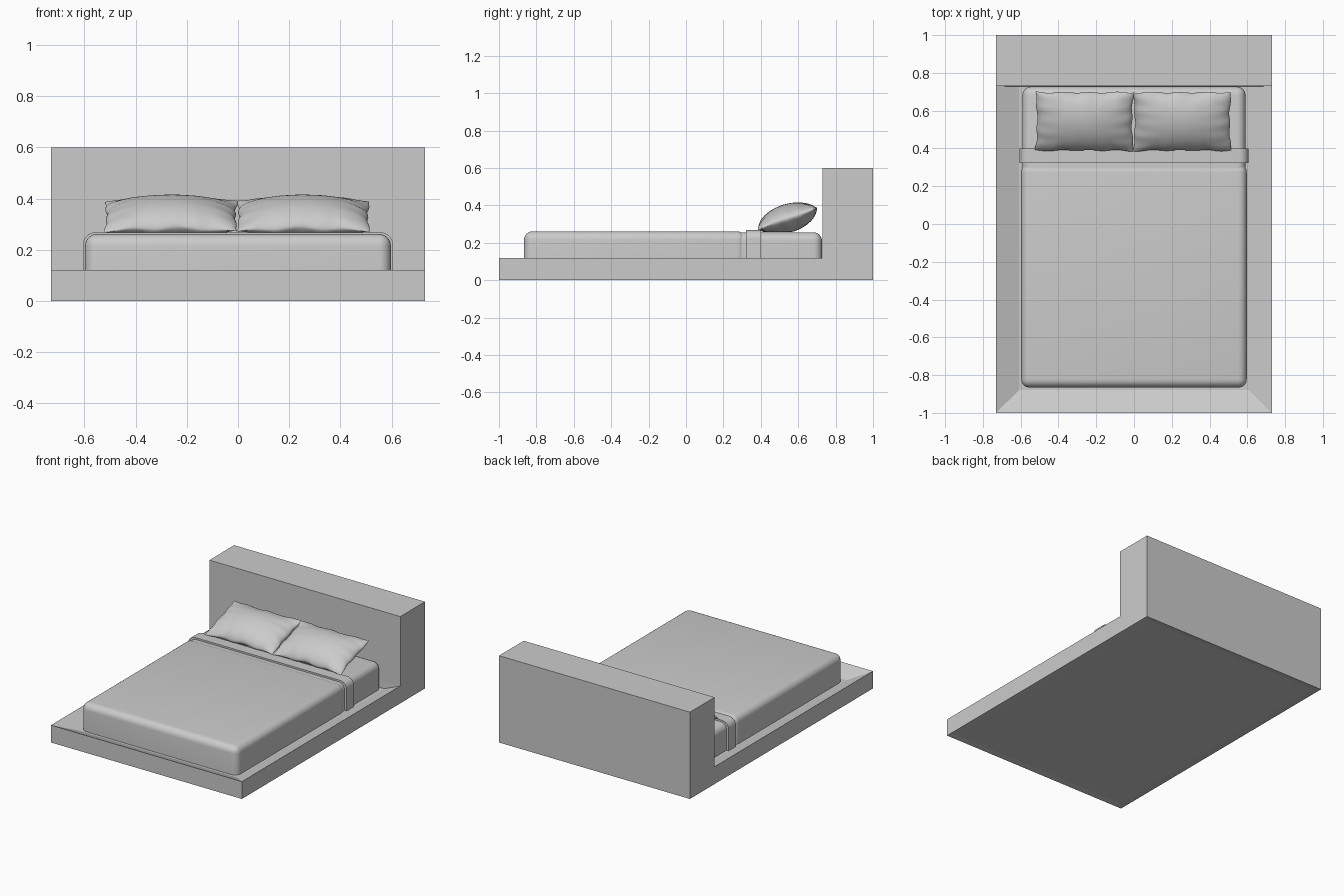
import bpy, bmesh, math
from mathutils import Matrix, Vector

cube = bpy.data.objects.get("Cube")
if cube:
    bpy.data.objects.remove(cube)

grey = bpy.data.materials.new("plain grey")
grey.use_nodes = True
grey.diffuse_color = (0.6, 0.6, 0.6, 1)
grey.node_tree.nodes["Principled BSDF"].inputs["Base Color"].default_value = (0.6, 0.6, 0.6, 1)


def finish(name, bm, smooth=False):
    bmesh.ops.recalc_face_normals(bm, faces=bm.faces)
    mesh = bpy.data.meshes.new(name)
    bm.to_mesh(mesh)
    bm.free()
    mesh.materials.append(grey)
    obj = bpy.data.objects.new(name, mesh)
    bpy.context.collection.objects.link(obj)
    if smooth:
        bpy.ops.object.select_all(action='DESELECT')
        obj.select_set(True)
        bpy.context.view_layer.objects.active = obj
        bpy.ops.object.shade_smooth_by_angle(angle=math.radians(40))
    return obj


def box(bm, low, high):
    low, high = Vector(low), Vector(high)
    size = high - low
    mat = Matrix.Translation((low + high) / 2) @ Matrix.Diagonal((*size, 1))
    return bmesh.ops.create_cube(bm, size=1, matrix=mat)["verts"]


def inset_push(bm, face, border, depth):
    """Inset one face and push the middle along z."""
    bmesh.ops.inset_region(bm, faces=[face], thickness=border, use_even_offset=True)
    bmesh.ops.translate(bm, verts=face.verts, vec=(0, 0, depth))


# Platform: L-shaped side profile swept across the width
bm = bmesh.new()
profile = [(-1, 0), (1, 0), (1, 0.6), (0.73, 0.6), (0.73, 0.12), (-1, 0.12)]
side = bm.faces.new([bm.verts.new((-0.73, y, z)) for y, z in profile])
swept = bmesh.ops.extrude_face_region(bm, geom=[side])["geom"]
bmesh.ops.translate(bm, verts=[g for g in swept if isinstance(g, bmesh.types.BMVert)],
                    vec=(1.46, 0, 0))
bm.normal_update()
deck = next(f for f in bm.faces if abs(f.calc_center_median().z - 0.12) < 0.001
            and all(abs(v.co.z - 0.12) < 0.001 for v in f.verts))
base = next(f for f in bm.faces if all(v.co.z < 0.001 for v in f.verts))

# Mattress well in the deck, reaching back to the headboard
bmesh.ops.inset_region(bm, faces=[deck], thickness=0.12, use_even_offset=True)
for v in deck.verts:
    v.co.y = 0.728 if v.co.y > 0 else -0.88
bmesh.ops.translate(bm, verts=deck.verts, vec=(0, 0, -0.05))
inset_push(bm, base, 0.04, 0.005)
finish("bed_platform", bm)


def padded_block(name, low, high, radius):
    """Box with rounded top and upright corners, sharp at the bottom."""
    bm = bmesh.new()
    box(bm, low, high)
    edges = [e for e in bm.edges if max(v.co.z for v in e.verts) > low[2] + 0.01]
    bmesh.ops.bevel(bm, geom=edges, offset=radius, segments=6, profile=0.5, affect='EDGES')
    return finish(name, bm, True)


padded_block("mattress", (-0.59, -0.855, 0.07), (0.59, 0.727, 0.256), 0.045)


def cover_strip(name, half, top, y0, y1, radius, thick, foot=None):
    """Cloth draped over the mattress: rounded arch section swept along y."""
    def arch(w, h, r):
        pts = [(w, 0.07)]
        for i in range(9):
            a = math.pi / 2 * i / 8
            pts.append((w - r + r * math.cos(a), h - r + r * math.sin(a)))
        return pts + [(-x, z) for x, z in reversed(pts)]
    bm = bmesh.new()
    ring = arch(half, top, radius) + arch(half - thick, top - thick, radius - thick)[::-1]
    n = len(ring)
    rows = [[bm.verts.new((x, y, z)) for x, z in ring] for y in (y0, y1)]
    for i in range(n):
        j = (i + 1) % n
        bm.faces.new((rows[0][i], rows[0][j], rows[1][j], rows[1][i]))
    for row in rows:
        for i in range(n // 2 - 1):
            bm.faces.new((row[i], row[i + 1], row[n - 2 - i], row[n - 1 - i]))
    return finish(name, bm, True)


# Blanket with a folded band at its head end
padded_block("blanket", (-0.597, -0.866, 0.07), (0.597, 0.318, 0.261), 0.045)
cover_strip("blanket_fold", 0.606, 0.268, 0.322, 0.4, 0.05, 0.02)


def pillow(name, cx, phase):
    """Two puffed grids joined at a pinched, wrinkled seam, leaning back."""
    bm = bmesh.new()
    nu, nv = 48, 32
    tilt = Matrix.Translation((cx, 0.543, 0.33)) @ Matrix.Rotation(math.radians(17), 4, 'X')
    for sign in (1, -1):
        grid = []
        for i in range(nu + 1):
            u = math.sin((i / nu - 0.5) * math.pi)
            row = []
            for j in range(nv + 1):
                v = math.sin((j / nv - 0.5) * math.pi)
                du, dv = 1 - u * u, 1 - v * v
                # edges bow inward between the pointed corners
                x = 0.26 * u * (1 - 0.035 * dv) + 0.003 * math.sin(9 * v + phase) * u ** 4
                y = 0.166 * v * (1 - 0.04 * du) + 0.003 * math.sin(11 * u + phase) * v ** 4
                puff = 0.077 * du ** 0.55 * dv ** 0.6
                # seam creases fade toward the middle
                crease = 0.09 * math.sin(15 * v + phase) * u ** 4 + 0.07 * math.sin(19 * u + phase) * v ** 4
                z = sign * puff * (1 + crease) + 0.012 * (u * v) ** 2 * v
                z += 0.004 * math.sin(8 * u + phase) * v ** 6
                co = tilt @ Vector((x, y, z))
                co.z = max(co.z, 0.258)
                row.append(bm.verts.new(co))
            grid.append(row)
        for i in range(nu):
            for j in range(nv):
                bm.faces.new((grid[i][j], grid[i + 1][j], grid[i + 1][j + 1], grid[i][j + 1]))
    bmesh.ops.remove_doubles(bm, verts=bm.verts, dist=0.00005)
    finish(name, bm, True)


pillow("right_pillow", -0.262, 0.4)
pillow("left_pillow", 0.255, 2.1)
